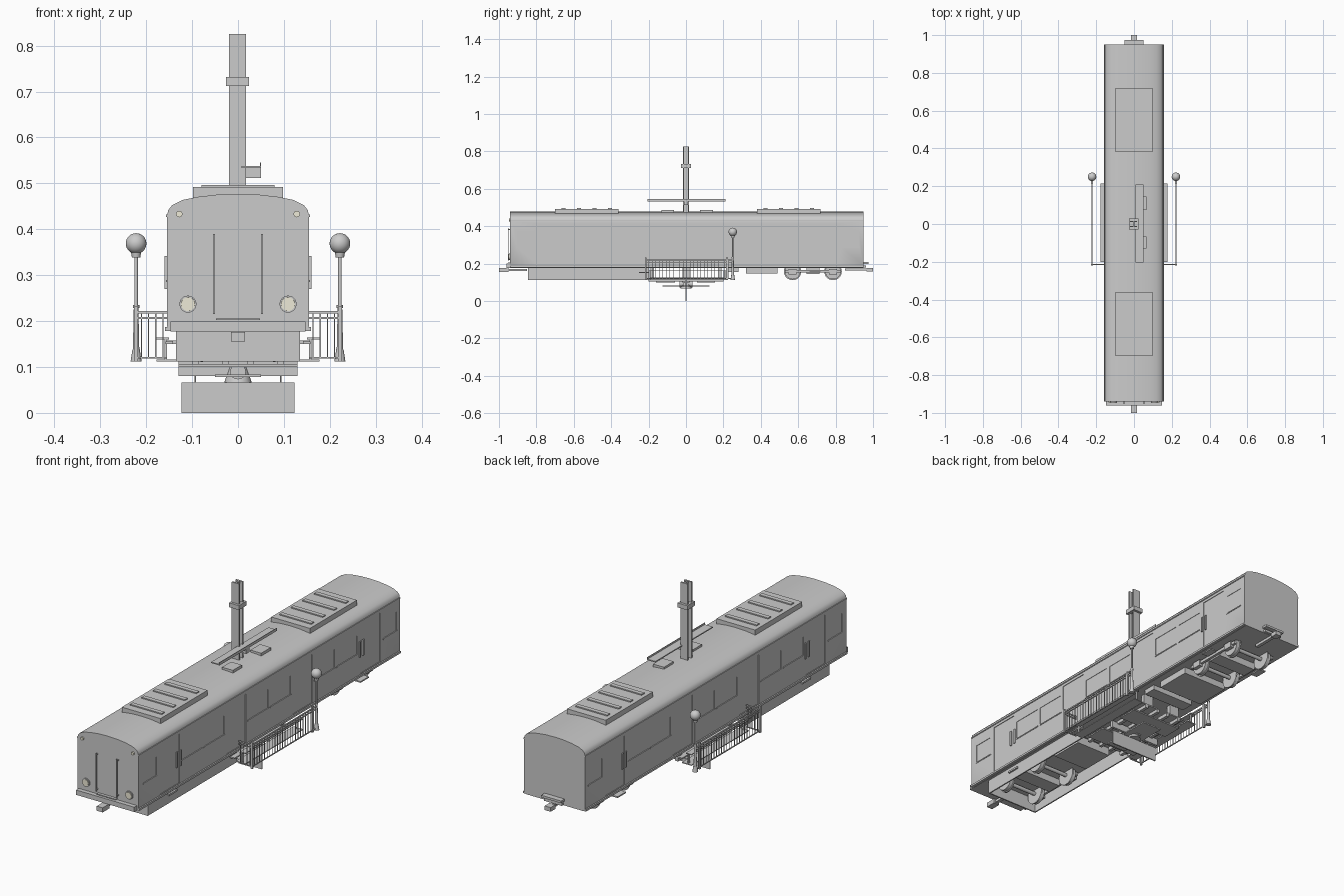
import bpy, bmesh
from math import radians
from mathutils import Matrix, Vector


def finish(name, bm, mirror=False, smooth=False, mat=None):
    bmesh.ops.recalc_face_normals(bm, faces=bm.faces)
    me = bpy.data.meshes.new(name)
    bm.to_mesh(me)
    bm.free()
    ob = bpy.data.objects.new(name, me)
    bpy.context.collection.objects.link(ob)
    if mat:
        me.materials.append(mat)
    if mirror:
        ob.modifiers.new("Mirror", 'MIRROR').use_axis[0] = True
    if smooth:
        bpy.ops.object.select_all(action='DESELECT')
        ob.select_set(True)
        bpy.context.view_layer.objects.active = ob
        bpy.ops.object.shade_smooth_by_angle(angle=radians(40))
    return ob


def boxes(name, items, mirror=False):
    """Each item is (x0, x1, y0, y1, z0, z1)."""
    bm = bmesh.new()
    for x0, x1, y0, y1, z0, z1 in items:
        m = Matrix.Translation(((x0 + x1) / 2, (y0 + y1) / 2, (z0 + z1) / 2))
        m = m @ Matrix.Diagonal((x1 - x0, y1 - y0, z1 - z0, 1))
        bmesh.ops.create_cube(bm, size=1, matrix=m)
    return finish(name, bm, mirror)


def rods(name, items, mirror=False, seg=16, mat=None):
    """Each item is (start, end, start radius, end radius)."""
    bm = bmesh.new()
    for a, b, r1, r2 in items:
        a, b = Vector(a), Vector(b)
        rot = (b - a).to_track_quat('Z', 'Y').to_matrix().to_4x4()
        bmesh.ops.create_cone(bm, cap_ends=True, segments=seg, radius1=r1, radius2=r2,
                              depth=(b - a).length, matrix=Matrix.Translation((a + b) / 2) @ rot)
    return finish(name, bm, mirror, True, mat)


# Carriage hull: extruded cross-section with an arched roof
half = [(.146, .177), (.155, .19), (.155, .425), (.152, .442), (.143, .453),
        (.12, .464), (.085, .471), (.045, .4755)]
prof = half + [(0, .477)] + [(-x, z) for x, z in reversed(half)]
bm = bmesh.new()
face = bm.faces.new([bm.verts.new((x, -.94, z)) for x, z in prof])
ext = bmesh.ops.extrude_face_region(bm, geom=[face])
bmesh.ops.translate(bm, vec=(0, 1.89, 0),
                    verts=[v for v in ext['geom'] if isinstance(v, bmesh.types.BMVert)])
body = finish("carriage_body", bm, smooth=True)

# Recessed doors and windows
doors = [-.715, -.235, .245, .735]
windows = [(-.905, -.81), (.83, .925)]
for d in doors[:3]:
    windows += [(d + .088, d + .231), (d + .25, d + .393)]
cuts = [(.152, .17, d - .07, d + .07, .192, .415) for d in doors]
cuts += [(.153, .17, a, b, .29, .375) for a, b in windows]
cuts += [(-b, -a, c, d, e, f) for a, b, c, d, e, f in cuts]
cutter = boxes("opening_cutter", cuts)
cutter.hide_render = True
cutter.hide_set(True)
mod = body.modifiers.new("Openings", 'BOOLEAN')
mod.operation, mod.object, mod.solver = 'DIFFERENCE', cutter, 'EXACT'

# Sills under the windows, door handrails, gutters and lower trim
boxes("window_sills", [(.154, .157, a - .004, b + .004, .285, .29) for a, b in windows], True)
boxes("door_handrails", [(.154, .16, y - .004, y + .004, .27, .342)
                         for y in (-.638, -.665, .658, .682)], True)
boxes("roof_gutters", [(.152, .157, -.94, .95, .427, .432)], True)
boxes("lower_trim", [(.146, .159, -.94, .95, .178, .187)], True)

# Front end: lamps, handrails, step and bumper
cream = bpy.data.materials.new("cream")
cream.diffuse_color = (.85, .82, .68, 1)
rods("headlight_rims", [((.109, -.93, .237), (.109, -.945, .237), .0185, .0185)], True, 24)
rods("headlights", [((.109, -.93, .237), (.109, -.948, .237), .016, .015)], True, 24, cream)
rods("marker_lamps", [((.128, -.93, .433), (.128, -.946, .433), .007, .007)], True, 16, cream)
boxes("front_handrails", [(.05, .055, -.953, -.949, .215, .39),
                          (.05, .055, -.953, -.938, .22, .225),
                          (.05, .055, -.953, -.938, .38, .385)], True)
boxes("front_step", [(-.048, .048, -.953, -.938, .202, .206)])
boxes("front_bumper", [(-.147, .147, -.96, -.935, .177, .199)])
boxes("rear_bumper", [(-.05, .05, .94, .975, .197, .207), (-.045, .045, .945, .962, .178, .19)])
boxes("couplers", [(-.015, .015, -1, -.95, .155, .176), (-.008, .008, -.96, -.85, .16, .172),
                   (-.015, .015, .965, 1, .158, .177), (-.008, .008, .85, .97, .162, .174)])

# Roof ventilation units with cross slats
roof = []
for y0, y1 in ((-.7, -.36), (.38, .72)):
    roof.append((-.098, .098, y0, y1, .462, .492))
    roof += [(-.08, .08, y0 + .035 + i * .083, y0 + .055 + i * .083, .49, .497) for i in range(4)]
boxes("roof_ventilators", roof)
boxes("roof_hatches", [(.01, .065, -.13, -.065, .47, .486), (.01, .065, .075, .145, .47, .486)])

# Mast: I-beam with collar, and a cross arm
boxes("mast", [(-.02, .017, -.017, -.01, .465, .825), (-.02, .017, .01, .017, .465, .825),
               (-.005, .002, -.012, .012, .465, .825)])
boxes("mast_collar", [(-.026, .024, -.028, .028, .712, .732)])
boxes("mast_arm", [(.008, .05, -.205, .21, .533, .538), (.048, .05, -.205, .21, .533, .546),
                   (.015, .05, -.012, .012, .512, .535)])

# Skirts round the front bogie
boxes("side_skirts", [(.129, .135, -.845, -.2, .112, .18)], True)
boxes("front_skirt", [(-.135, .135, -.845, -.839, .112, .18)])
boxes("skirt_handles", [(.133, .143, -.7, -.64, .15, .158)], True)
boxes("foot_steps", [(.125, .158, .66, .72, .152, .158), (.125, .158, -.25, -.19, .15, .156)], True)

# Bogies: wheels, axles and frames
wheels, axles, frames = [], [], []
for yc in (-.67, .678):
    for y in (yc - .108, yc + .108):
        wheels += [((.082, y, .158), (.098, y, .158), .042, .042),
                   ((.076, y, .158), (.082, y, .158), .047, .047)]
        axles.append(((-.11, y, .158), (.11, y, .158), .009, .009))
        frames.append((.1, .118, y - .022, y + .022, .142, .17))
    frames += [(.1, .112, yc - .15, yc + .15, .152, .166),
               (-.1, .1, yc - .035, yc + .035, .145, .18)]
rods("wheels", wheels, True, 24)
rods("axles", axles, False, 10)
boxes("bogie_frames", frames, True)

# Underfloor equipment
boxes("equipment_boxes", [(-.115, .115, .32, .49, .147, .18), (-.1, .12, .22, .28, .155, .18),
                          (-.09, .09, -.44, -.28, .14, .18)])

# Centre mount: stacked plates, cross beams and hub
boxes("centre_plates", [(-.12, -.03, -.2, .2, .12, .126), (.03, .12, -.2, .2, .12, .126),
                        (-.13, .13, -.16, -.06, .1, .106), (-.13, .13, .06, .155, .1, .106),
                        (-.05, .05, -.125, .125, .078, .084)])
boxes("centre_beams", [(.02, .035, -.2, .2, .105, .122), (.085, .1, -.2, .2, .105, .122),
                       (.05, .1, -.19, -.17, .12, .18), (.05, .1, .17, .19, .12, .18)], True)
boxes("centre_crossbar", [(-.13, .13, -.006, .006, .08, .112), (-.03, .03, -.02, .02, .1, .18)])
rods("centre_hub", [((0, -.035, .09), (0, .035, .09), .017, .017),
                    ((0, 0, .066), (0, 0, .12), .03, .012)], False, 16)

# Hanging board
boxes("hanging_board", [(-.123, .123, -.003, .003, 0, .066)])
rods("board_hangers", [((.093, 0, .062), (.093, 0, .085), .002, .002)], True, 8)

# Side steps beneath the body
boxes("side_steps", [(.13, .178, -.2, .215, .112, .116), (.15, .178, -.2, .215, .16, .164),
                     (.155, .16, -.2, -.19, .113, .163), (.155, .16, .2, .21, .113, .163)], True)

# Railings with balusters and a front return
rail = [(.22, .225, -.215, .25, .216, .222), (.22, .224, -.215, .25, .205, .209),
        (.22, .224, -.215, .25, .118, .122), (.155, .225, -.217, -.213, .216, .222),
        (.155, .225, -.217, -.213, .205, .209), (.155, .225, -.217, -.213, .118, .122)]
rail += [(.221, .2235, y, y + .0025, .118, .218) for y in [-.2 + i * .0185 for i in range(24)]]
rail += [(x, x + .0025, -.216, -.2135, .118, .218) for x in (.162, .178, .194, .209)]
boxes("railings", rail, True)
boxes("railing_posts", [(.218, .227, -.22, -.211, .112, .232), (.218, .227, .215, .224, .112, .232)],
      True)

# Globe lamps on posts
p = lambda z: (.222, .25, z)
rods("lamp_posts", [(p(.112), p(.138), .012, .008), (p(.138), p(.23), .007, .005),
                    (p(.228), p(.235), .007, .007), (p(.23), p(.342), .004, .004),
                    (p(.338), p(.35), .009, .011)], True, 12)
bm = bmesh.new()
bmesh.ops.create_uvsphere(bm, u_segments=24, v_segments=14, radius=.0225,
                          matrix=Matrix.Translation(p(.369)))
finish("lamp_globes", bm, True, True)
